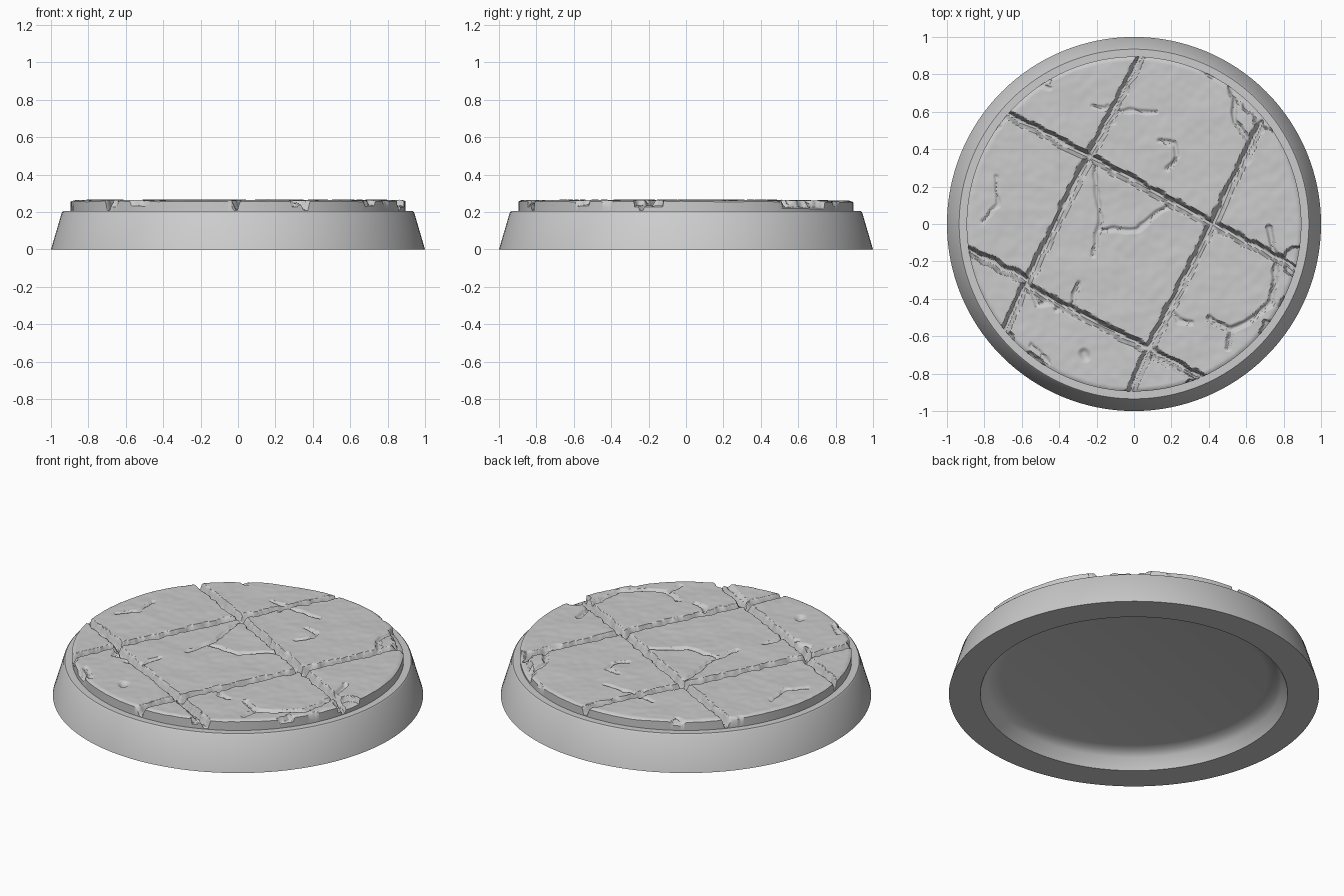
import bpy, bmesh, math
from mathutils import Vector, Matrix, noise

cube = bpy.data.objects.get("Cube")
if cube:
    bpy.data.objects.remove(cube, do_unlink=True)

stone = bpy.data.materials.new("plain grey")
stone.use_nodes = True
GREY = (0.6, 0.6, 0.6, 1)
stone.diffuse_color = GREY
stone.node_tree.nodes["Principled BSDF"].inputs["Base Color"].default_value = GREY


def finish(bm, name, angle):
    """Turn a bmesh into a smooth shaded object with sharp edges kept."""
    bmesh.ops.recalc_face_normals(bm, faces=bm.faces)
    mesh = bpy.data.meshes.new(name)
    bm.to_mesh(mesh)
    bm.free()
    mesh.materials.append(stone)
    obj = bpy.data.objects.new(name, mesh)
    bpy.context.collection.objects.link(obj)
    bpy.ops.object.select_all(action="DESELECT")
    obj.select_set(True)
    bpy.context.view_layer.objects.active = obj
    bpy.ops.object.shade_smooth_by_angle(angle=math.radians(angle))
    return obj


# Tapered plinth with a hollow underside, turned from a profile
profile = [(0, 0.1), (0.72, 0.1), (0.77, 0.09), (0.8, 0.065), (0.83, 0),
           (1, 0), (0.942, 0.197), (0.935, 0.205), (0, 0.205)]
bm = bmesh.new()
ring = [bm.verts.new((r, 0, z)) for r, z in profile]
edges = [bm.edges.new(pair) for pair in zip(ring, ring[1:])]
bmesh.ops.spin(bm, geom=ring + edges, axis=(0, 0, 1), cent=(0, 0, 0),
               angle=math.tau, steps=128, use_duplicate=False)
bmesh.ops.remove_doubles(bm, verts=bm.verts, dist=0.0001)
finish(bm, "plinth", 35)

# Joints between the paving slabs
joints = [
    [(0.05, 0.92), (-0.24, 0.36), (-0.57, -0.31), (-0.7, -0.58)],
    [(-0.7, 0.6), (-0.24, 0.36), (0.42, 0), (0.89, -0.25)],
    [(0.68, 0.54), (0.42, 0), (0.08, -0.67), (-0.03, -0.92)],
    [(-0.91, -0.13), (-0.57, -0.3), (-0.57, -0.34), (0.08, -0.67), (0.4, -0.84)],
]
# Finer cracks, grouped by where they run
middle_cracks = [
    [(-0.21, 0.3), (-0.18, 0.02), (-0.22, -0.17)],
    [(-0.19, -0.03), (0.02, -0.03), (0.1, 0.04), (0.18, 0.1)],
    [(0.14, 0.45), (0.22, 0.43), (0.23, 0.36), (0.18, 0.29)],
    [(0.2, -0.46), (0.24, -0.52), (0.31, -0.53)],
    [(-0.3, -0.32), (-0.33, -0.43), (-0.42, -0.46)],
    [(-0.55, -0.36), (-0.52, -0.43), (-0.38, -0.42)],
]
right_cracks = [
    [(0.72, -0.02), (0.76, -0.2), (0.74, -0.41), (0.64, -0.5), (0.52, -0.57), (0.5, -0.66)],
    [(0.4, -0.5), (0.52, -0.57)],
    [(0.53, 0.72), (0.54, 0.55), (0.64, 0.42), (0.6, 0.33)],
    [(0.1, -0.7), (0.36, -0.86)],
]
left_cracks = [
    [(-0.22, 0.63), (-0.11, 0.61), (0.12, 0.6)],
    [(-0.14, 0.63), (-0.11, 0.54)],
    [(-0.55, 0.76), (-0.45, 0.73)],
    [(-0.74, 0.25), (-0.73, 0.1), (-0.81, 0.02)],
    [(-0.55, -0.65), (-0.45, -0.74)],
]


def segments(paths, width, depth):
    return [(Vector(a), Vector(b), width, depth)
            for path in paths for a, b in zip(path, path[1:])]


cuts = (segments(joints, 0.026, 0.05) + segments(middle_cracks, 0.016, 0.013)
        + segments(right_cracks, 0.018, 0.018) + segments(left_cracks, 0.014, 0.01))

# Broken rim pieces: direction in degrees, half width, inner radius, depth
chips = [(45, 11, 0.845, 0.035), (-13, 5, 0.82, 0.03), (-38, 4, 0.87, 0.025),
         (-28, 3, 0.875, 0.03), (-70, 2, 0.875, 0.03), (-92, 2, 0.88, 0.02),
         (-126, 5, 0.87, 0.025), (-138, 3, 0.875, 0.03), (-170, 3, 0.88, 0.02),
         (122, 3, 0.88, 0.02), (142, 4, 0.875, 0.02), (64, 3, 0.875, 0.02)]
pit = Vector((-0.26, -0.7))
TOP, RIM, FOOT = 0.264, 0.895, 0.2


def wobble(p, scale, seed):
    return noise.noise((p.x * scale, p.y * scale, seed))


def slab_height(p):
    """Height of the worn paving at a point."""
    q = p + 0.01 * Vector((wobble(p, 14, 3), wobble(p, 14, 8)))
    ragged = 1 + 0.5 * wobble(p, 22, 5)
    carve = 0
    for a, b, width, depth in cuts:
        w = width * ragged
        if (min(a.x, b.x) - w < q.x < max(a.x, b.x) + w
                and min(a.y, b.y) - w < q.y < max(a.y, b.y) + w):
            d = b - a
            t = min(1, max(0, (q - a).dot(d) / d.length_squared))
            gap = (q - a - d * t).length / w
            if gap < 1:
                carve = max(carve, depth * min(1, 1.5 * (1 - gap)))
    # Chipped rim
    radius = p.length
    if radius > 0.78:
        heading = math.degrees(math.atan2(p.y, p.x))
        for angle, half, inner, depth in chips:
            off = abs((heading - angle + 180) % 360 - 180) / half
            if off < 1:
                edge = inner + 0.04 * off ** 3 + 0.025 * wobble(p, 25, 1)
                carve = max(carve, depth * min(1, max(0, (radius - edge) / 0.012)))
    # Round pit
    carve = max(carve, 0.015 * min(1, max(0, 1.6 - (q - pit).length / 0.022)))
    wear = 0.004 * wobble(p, 6, 2) + 0.0018 * wobble(p, 20, 4)
    rounded = 0.008 * max(0, (radius - 0.87) / 0.025) ** 2
    sunk = 0.01 * max(0, p.y - 0.45)
    return max(FOOT + 0.008, TOP + wear - sunk - carve - rounded)


# Round paving top: a square grid bent into a disc, lined up with the joints
bm = bmesh.new()
bmesh.ops.create_grid(bm, x_segments=240, y_segments=240, size=1)
turn = Matrix.Rotation(math.radians(-28), 2)
for v in bm.verts:
    x, y, _ = v.co
    p = turn @ Vector((x * math.sqrt(1 - y * y / 2), y * math.sqrt(1 - x * x / 2))) * RIM
    v.co = (p.x, p.y, slab_height(p))
rim = [e for e in bm.edges if e.is_boundary]
wall = bmesh.ops.extrude_edge_only(bm, edges=rim)["geom"]
for v in wall:
    if isinstance(v, bmesh.types.BMVert):
        v.co.z = FOOT
finish(bm, "paving", 40)
